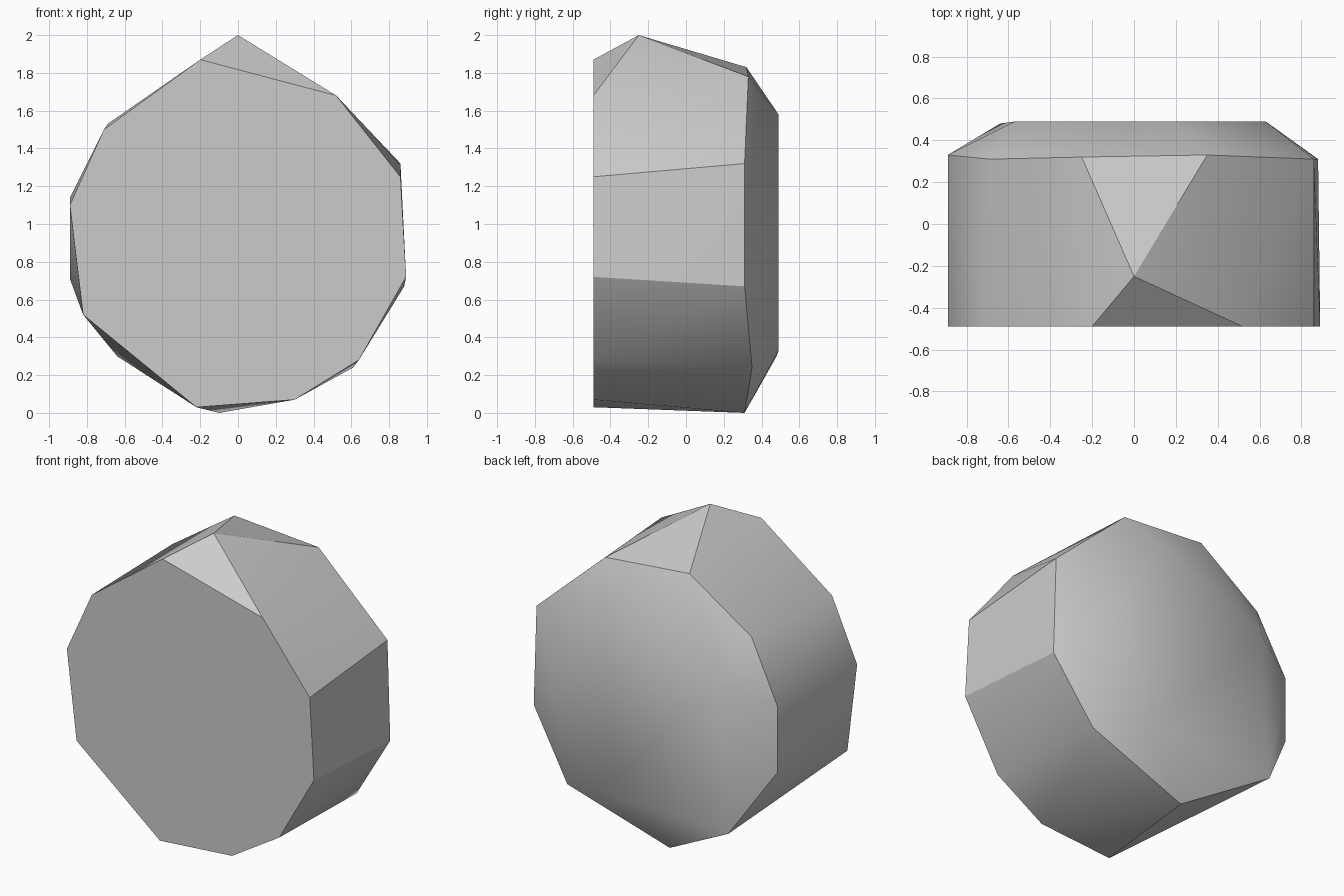
import bpy
import bmesh
import math

# Remove the default cube only
default_cube = bpy.data.objects.get("Cube")
if default_cube:
    bpy.data.objects.remove(default_cube, do_unlink=True)


def flat_material(name, value):
    mat = bpy.data.materials.new(name)
    mat.use_nodes = True
    colour = (value, value, value, 1)
    mat.diffuse_color = colour
    mat.node_tree.nodes["Principled BSDF"].inputs["Base Color"].default_value = colour
    return mat


FRONT, BACK = -0.49, 0.49

# Flat front face outline (x, z)
front_outline = [
    (-0.2, 1.87), (0.52, 1.68), (0.86, 1.25), (0.89, 0.72), (0.64, 0.28),
    (0.3, 0.07), (-0.22, 0.03), (-0.82, 0.52), (-0.89, 1.1), (-0.71, 1.5),
]

# Shoulder where the sides turn towards the back (x, y, z)
shoulder = [
    (-0.25, 0.32, 1.83), (0.35, 0.33, 1.78), (0.86, 0.31, 1.32),
    (0.88, 0.31, 0.67), (0.61, 0.35, 0.24), (-0.1, 0.31, 0),
    (-0.64, 0.48, 0.3), (-0.89, 0.33, 0.71), (-0.89, 0.33, 1.14),
    (-0.69, 0.31, 1.53),
]

# Smaller back cap outline (x, z)
back_outline = [(0.18, 1.58), (0.63, 0.95), (0.29, 0.33), (-0.57, 1.25)]

# Peak on the top edge
peak = (0, -0.25, 2)

points = [(x, FRONT, z) for x, z in front_outline]
points += shoulder
points += [(x, BACK, z) for x, z in back_outline]
points.append(peak)

# Wrap the corner points in a convex shell
bm = bmesh.new()
for point in points:
    bm.verts.new(point)
hull = bmesh.ops.convex_hull(bm, input=bm.verts)
loose = [v for v in bm.verts if not v.link_faces]
bmesh.ops.delete(bm, geom=loose, context="VERTS")

# Merge flat regions such as the front face into single polygons
bmesh.ops.dissolve_limit(
    bm, angle_limit=math.radians(0.5), verts=bm.verts, edges=bm.edges
)
bmesh.ops.recalc_face_normals(bm, faces=bm.faces)

mesh = bpy.data.meshes.new("boulder")
bm.to_mesh(mesh)
bm.free()
mesh.materials.append(flat_material("stone grey", 0.6))

boulder = bpy.data.objects.new("boulder", mesh)
bpy.context.collection.objects.link(boulder)

# Soft shallow creases, crisp steep edges
bpy.ops.object.select_all(action="DESELECT")
boulder.select_set(True)
bpy.context.view_layer.objects.active = boulder
bpy.ops.object.shade_smooth_by_angle(angle=math.radians(30))
